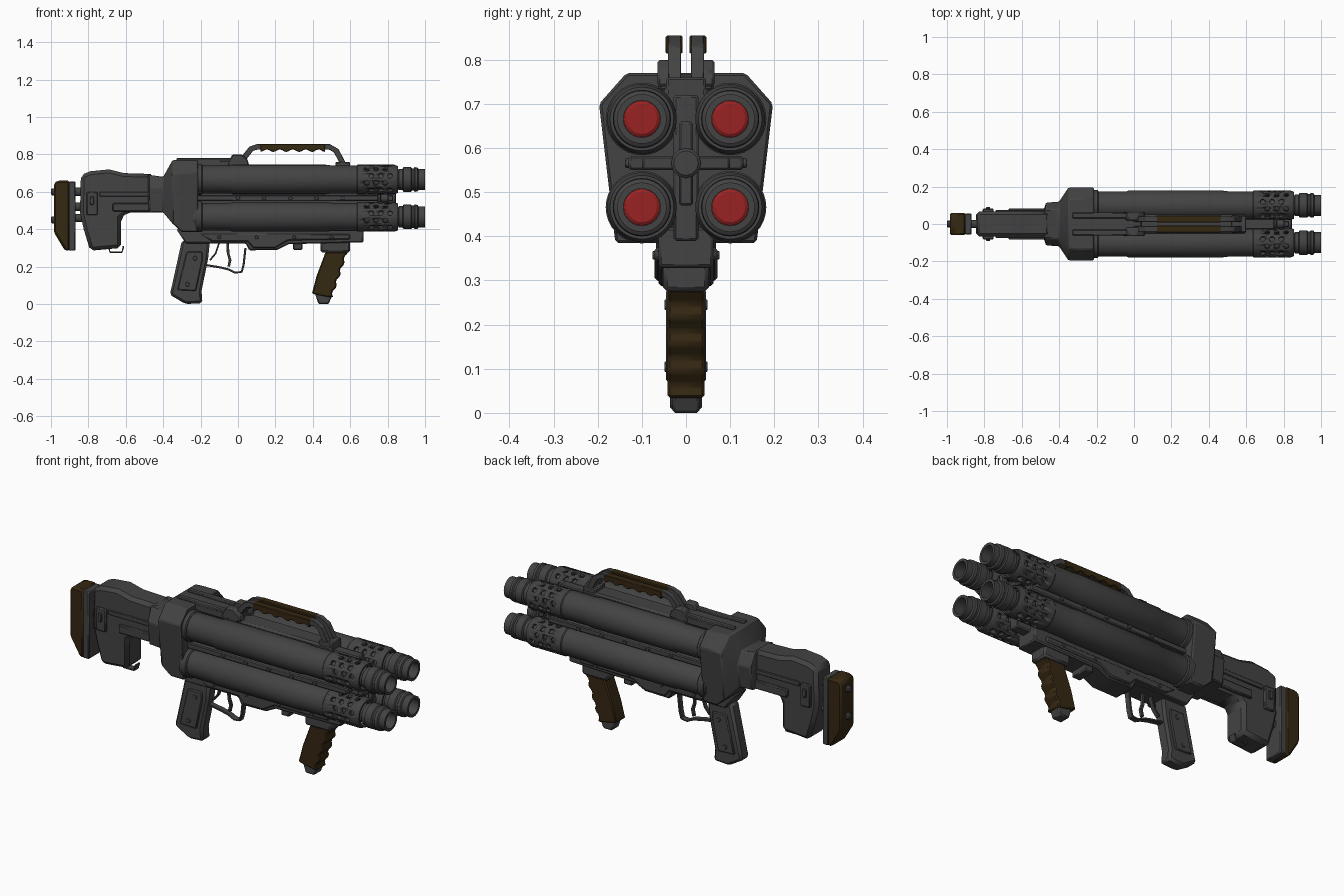
import bpy, bmesh, math
from mathutils import Vector, Matrix


def material(name, rgb):
    m = bpy.data.materials.new(name)
    m.diffuse_color = (*rgb, 1)
    return m


METAL = material("dark_metal", (0.056, 0.056, 0.056))
BROWN = material("brown_grip", (0.036, 0.021, 0.006))
RED = material("red_warhead", (0.32, 0.016, 0.016))


def finish(name, bm, mat, bevel=0.0):
    """Turn a bmesh into an object, smooth except at sharp edges."""
    bmesh.ops.recalc_face_normals(bm, faces=bm.faces)
    for f in bm.faces:
        f.smooth = True
    for e in bm.edges:
        e.smooth = e.calc_face_angle(0) < math.radians(32)
    me = bpy.data.meshes.new(name)
    bm.to_mesh(me)
    bm.free()
    me.materials.append(mat)
    ob = bpy.data.objects.new(name, me)
    bpy.context.collection.objects.link(ob)
    if bevel:
        b = ob.modifiers.new("bevel", 'BEVEL')
        b.width, b.segments, b.limit_method = bevel, 1, 'ANGLE'
    return ob


def loft(name, rings, mat=METAL, bevel=0.0, caps=True, closed=False):
    """Skin a list of equal-length point rings."""
    bm = bmesh.new()
    vs = [[bm.verts.new(p) for p in r] for r in rings]
    n = len(vs[0])
    pairs = list(zip(vs, vs[1:])) + ([(vs[-1], vs[0])] if closed else [])
    for a, b in pairs:
        for i in range(n):
            j = (i + 1) % n
            bm.faces.new((a[i], a[j], b[j], b[i]))
    if caps and not closed:
        bm.faces.new(vs[0])
        bm.faces.new(vs[-1])
    return finish(name, bm, mat, bevel)


def prism(name, pts, y0, y1, mat=METAL, bevel=0.006, pair=False):
    """Extrude an (x, z) outline from y0 to y1; pair adds the mirrored twin."""
    ob = loft(name, [[(x, y, z) for x, z in pts] for y in (y0, y1)], mat, bevel)
    if pair:
        prism(name + "_mirrored", pts, -y1, -y0, mat, bevel)
    return ob


def box(name, x0, x1, y0, y1, z0, z1, mat=METAL, bevel=0.005, pair=False):
    return prism(name, [(x0, z0), (x1, z0), (x1, z1), (x0, z1)], y0, y1, mat, bevel, pair)


def ribbon(name, path, t, y0, y1, mat=METAL, pair=False):
    """Flat bent strip of thickness t following an (x, z) path."""
    p = [Vector(q) for q in path]
    left, right = [], []
    for i, q in enumerate(p):
        d = (p[min(i + 1, len(p) - 1)] - p[max(i - 1, 0)]).normalized()
        n = Vector((-d.y, d.x)) * t / 2
        left.append(tuple(q + n))
        right.append(tuple(q - n))
    return prism(name, left + right[::-1], y0, y1, mat, 0.002, pair)


def lathe(name, prof, y, z, mat=METAL, seg=32, closed=False):
    """Revolve an (x, r) profile around an axis along x."""
    ang = [2 * math.pi * i / seg for i in range(seg)]
    rings = [[(x, y + r * math.cos(a), z + r * math.sin(a)) for a in ang] for x, r in prof]
    return loft(name, rings, mat, caps=True, closed=closed)


def bolt(name, x, z, y, r=0.012):
    """Round bolt heads on both sides, standing out to +-y."""
    ring = [(x + r * math.cos(k * math.pi / 6), z + r * math.sin(k * math.pi / 6)) for k in range(12)]
    prism(name, ring, y - 0.02, y, bevel=0.002, pair=True)


# Perforated barrel shroud, cut once and reused four times
shroud = lathe("barrel_shroud", [(0.64, 0.079), (0.835, 0.079), (0.855, 0.072),
                                 (0.855, 0.064), (0.64, 0.064)], 0, 0, seg=48, closed=True)
bm = bmesh.new()
for row in range(12):
    a = math.radians(row * 30 + 15)
    for k in range(3):
        x = 0.70 + 0.05 * k + (0.025 if row % 2 else 0) - 0.012
        m = (Matrix.Translation((x, 0.074 * math.cos(a), 0.074 * math.sin(a)))
             @ Matrix.Rotation(a, 4, 'X') @ Matrix.Rotation(math.pi / 2, 4, 'X'))
        bmesh.ops.create_cone(bm, cap_ends=True, segments=12, radius1=0.0135,
                              radius2=0.0135, depth=0.036, matrix=m)
cutter = finish("hole_cutter", bm, METAL)
cutter.hide_render = True
mod = shroud.modifiers.new("holes", 'BOOLEAN')
mod.object, mod.operation, mod.solver = cutter, 'DIFFERENCE', 'EXACT'
dg = bpy.context.evaluated_depsgraph_get()
cut_mesh = bpy.data.meshes.new_from_object(shroud.evaluated_get(dg))
bpy.data.objects.remove(cutter)
bpy.data.objects.remove(shroud)

# Four launch tubes with shroud, muzzle and warhead
for sy in (-1, 1):
    for sz in (-1, 1):
        y, z = 0.1 * sy, 0.566 + 0.1 * sz
        tag = ("right" if sy < 0 else "left") + ("_upper" if sz > 0 else "_lower")
        lathe("tube_" + tag, [(-0.24, 0.074), (-0.04, 0.074), (-0.03, 0.079), (0.47, 0.079),
                              (0.50, 0.075), (0.635, 0.075), (0.64, 0.079), (0.65, 0.079),
                              (0.65, 0.05)], y, z)
        s = bpy.data.objects.new("shroud_" + tag, cut_mesh)
        s.location = (0, y, z)
        bpy.context.collection.objects.link(s)
        lathe("muzzle_" + tag, [(0.64, 0.05), (0.855, 0.05), (0.86, 0.057), (0.88, 0.057),
                                (0.885, 0.066), (0.925, 0.066), (0.93, 0.06), (0.94, 0.06),
                                (0.945, 0.066), (0.96, 0.064), (0.965, 0.056), (1.0, 0.056),
                                (1.0, 0.042), (0.64, 0.042)], y, z, closed=True)
        lathe("warhead_" + tag, [(0.76, 0.0415), (0.795, 0.0415), (0.80, 0.034)], y, z, RED, 24)
        lathe("rear_collar_" + tag, [(-0.23, 0.082), (-0.195, 0.082), (-0.19, 0.076)], y, z)

# Spine between the tubes and the front cross bracket
box("vertical_spine", -0.25, 0.75, -0.028, 0.028, 0.39, 0.72)
box("side_spine", -0.25, 0.75, -0.13, 0.13, 0.55, 0.582)
box("top_spine", -0.25, 0.60, -0.05, 0.05, 0.68, 0.742, bevel=0.01)
box("front_bracket_vertical", 0.80, 0.83, -0.016, 0.016, 0.47, 0.66)
box("front_bracket_side", 0.80, 0.83, -0.10, 0.10, 0.55, 0.582)
lathe("centre_boss", [(0.74, 0.03), (0.76, 0.03), (0.765, 0.022), (0.80, 0.022), (0.805, 0.034),
                      (0.84, 0.034), (0.845, 0.028)], 0, 0.566, seg=12)
for i in range(5):
    bolt("spine_bolt_%d" % i, 0.0 + 0.14 * i, 0.566, 0.138, 0.011)


# Receiver housing, faceted and tapering to the stock
def section(x, wt, wm, wb, z0, z1, z2):
    return [(x, -wb, z0), (x, wb, z0), (x, wm, z1), (x, wt, z2), (x, -wt, z2), (x, -wm, z1)]


loft("receiver", [section(-0.48, 0.07, 0.085, 0.08, 0.49, 0.62, 0.695),
                  section(-0.47, 0.08, 0.115, 0.10, 0.49, 0.62, 0.69),
                  section(-0.40, 0.08, 0.12, 0.105, 0.49, 0.62, 0.68),
                  section(-0.35, 0.13, 0.195, 0.165, 0.43, 0.695, 0.77),
                  section(-0.30, 0.135, 0.197, 0.16, 0.385, 0.70, 0.77),
                  section(-0.215, 0.135, 0.197, 0.16, 0.385, 0.70, 0.77)], bevel=0.006)
box("top_rail", -0.35, 0.04, -0.062, 0.062, 0.73, 0.768)
box("top_rail_lip", -0.33, 0.0, 0.03, 0.062, 0.76, 0.78, pair=True)
prism("handle_foot", [(-0.06, 0.74), (0.06, 0.74), (0.05, 0.775), (0.02, 0.80), (-0.03, 0.80)],
      0.02, 0.065, pair=True)

# Carry handle: two parallel bars with brown scalloped covers
ribbon("carry_handle", [(0.0, 0.75), (0.035, 0.785), (0.07, 0.83), (0.10, 0.84), (0.49, 0.84),
                        (0.525, 0.82), (0.57, 0.735)], 0.03, 0.011, 0.041, pair=True)
box("handle_front_foot", 0.52, 0.60, -0.045, 0.045, 0.70, 0.76)
wave = [(0.465 - 0.345 * i / 30, 0.82 - 0.007 * math.cos(2 * math.pi * i / 6)) for i in range(31)]
prism("handle_grip", [(0.12, 0.855), (0.465, 0.855)] + wave, 0.008, 0.046, BROWN, 0.003, True)

# Lower frame under the tubes
prism("lower_frame", [(-0.33, 0.40), (-0.28, 0.325), (0.04, 0.325), (0.06, 0.287), (0.21, 0.29),
                      (0.27, 0.32), (0.67, 0.33), (0.67, 0.42), (-0.25, 0.42)], -0.062, 0.062)
prism("frame_side_plate", [(-0.20, 0.375), (-0.14, 0.335), (0.05, 0.335), (0.08, 0.30), (0.2, 0.30),
                           (0.27, 0.34), (0.6, 0.345), (0.6, 0.375)], 0.055, 0.071, pair=True)
box("frame_lug", 0.295, 0.345, -0.05, 0.05, 0.29, 0.34)
for i, x in enumerate((-0.1, 0.1, 0.3, 0.5)):
    bolt("frame_bolt_%d" % i, x, 0.357, 0.076, 0.01)

# Pistol grip, trigger and guard
prism("pistol_grip", [(-0.30, 0.34), (-0.15, 0.34), (-0.16, 0.24), (-0.195, 0.07), (-0.19, 0.005),
                      (-0.28, 0.0), (-0.365, 0.05), (-0.355, 0.09)], -0.036, 0.036, bevel=0.012)
prism("grip_panel", [(-0.275, 0.28), (-0.19, 0.28), (-0.19, 0.23), (-0.225, 0.07), (-0.325, 0.075)],
      0.03, 0.045, bevel=0.005, pair=True)
bolt("grip_bolt", -0.23, 0.245, 0.049, 0.012)
bolt("grip_bolt_low", -0.27, 0.105, 0.049, 0.012)
ribbon("trigger_guard", [(-0.18, 0.21), (-0.10, 0.197), (-0.05, 0.185), (-0.015, 0.168),
                         (0.02, 0.172), (0.03, 0.21), (0.04, 0.30)], 0.011, -0.016, 0.016)
ribbon("trigger", [(-0.055, 0.33), (-0.053, 0.27), (-0.042, 0.235), (-0.05, 0.20)],
       0.014, -0.009, 0.009)
ribbon("trigger_safety", [(-0.10, 0.33), (-0.12, 0.27), (-0.15, 0.235)], 0.009, -0.012, 0.012)

# Front grip with finger waves
box("front_grip_mount", 0.44, 0.60, -0.052, 0.052, 0.275, 0.35, bevel=0.01)
front = []
for i in range(25):
    t = i / 24
    w = 0.007 * math.cos(2 * math.pi * 4 * t)
    front.append((0.583 - 0.083 * t + w, 0.278 - 0.245 * t))
prism("front_grip", [(0.395, 0.055), (0.42, 0.15), (0.468, 0.278)] + front, -0.042, 0.042, BROWN, 0.008)
prism("front_grip_cap", [(0.41, 0.06), (0.43, 0.0), (0.485, 0.0), (0.505, 0.05)], -0.031, 0.031)

# Shoulder stock
prism("stock", [(-0.84, 0.69), (-0.79, 0.71), (-0.69, 0.72), (-0.61, 0.70), (-0.45, 0.695),
                (-0.45, 0.49), (-0.59, 0.49), (-0.625, 0.46), (-0.625, 0.30), (-0.79, 0.285),
                (-0.825, 0.40), (-0.845, 0.49)], -0.068, 0.068, bevel=0.018)
box("stock_side_bar", -0.67, -0.47, 0.06, 0.084, 0.495, 0.54, pair=True)
box("stock_rail", -0.74, -0.47, 0.06, 0.075, 0.575, 0.60, bevel=0.003, pair=True)
box("stock_latch", -0.81, -0.75, 0.06, 0.082, 0.475, 0.60, pair=True)
box("latch_button", -0.79, -0.77, 0.07, 0.092, 0.53, 0.575, bevel=0.003, pair=True)
ribbon("sling_loop", [(-0.69, 0.30), (-0.685, 0.278), (-0.62, 0.278), (-0.612, 0.31)],
       0.009, -0.02, 0.02)

# Butt pad with adjusting posts and screws
prism("butt_pad", [(-0.985, 0.645), (-0.965, 0.66), (-0.90, 0.66), (-0.90, 0.285), (-0.925, 0.285),
                   (-0.985, 0.385)], -0.06, 0.06, BROWN, 0.01)
box("butt_plate", -0.905, -0.868, -0.056, 0.056, 0.285, 0.655)
for z in (0.46, 0.52, 0.60):
    lathe("butt_post", [(-0.88, 0.022), (-0.82, 0.022)], 0, z, seg=16)
for z in (0.45, 0.60):
    lathe("butt_screw", [(-1.0, 0.014), (-0.994, 0.019), (-0.97, 0.019)], 0, z, seg=16)
